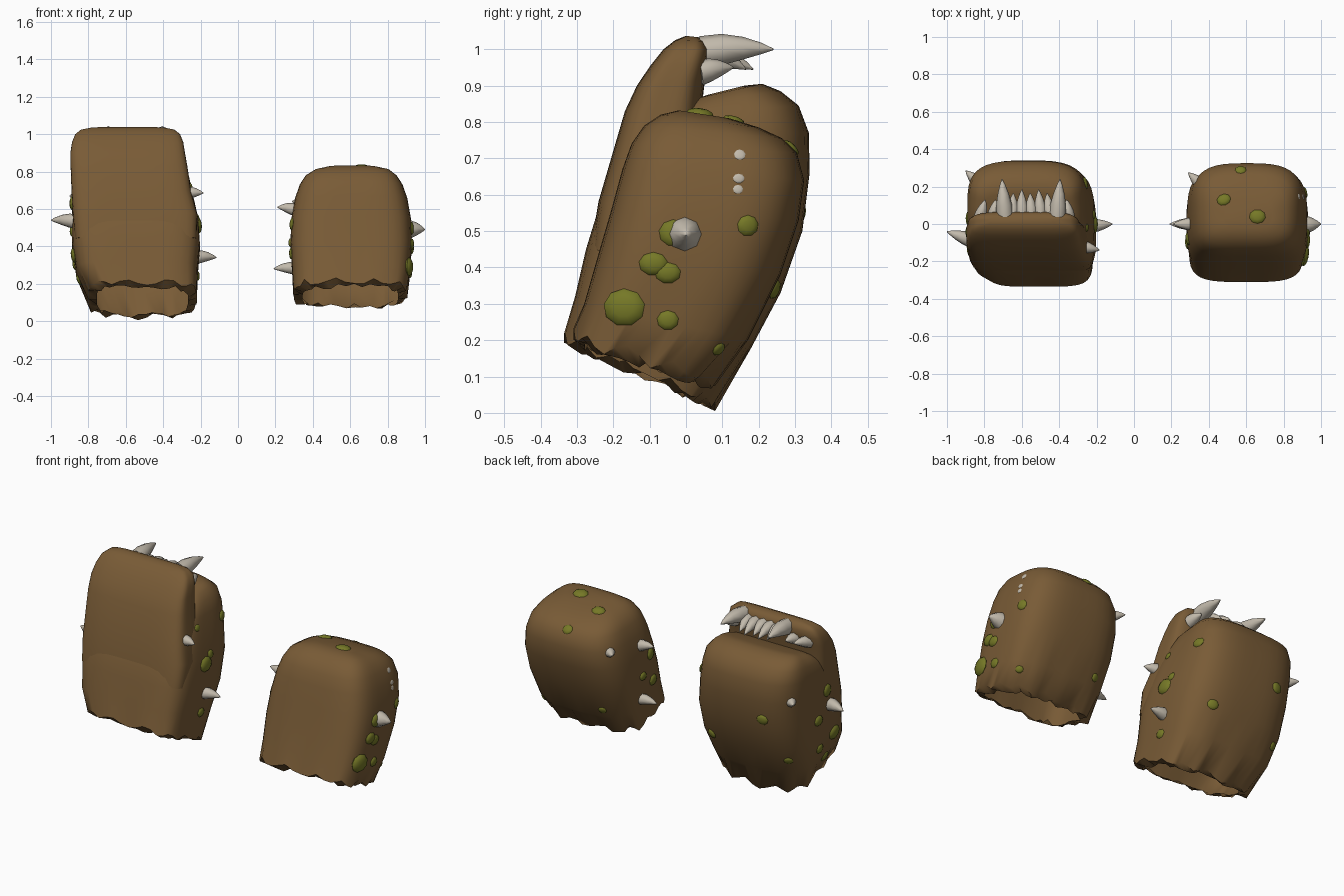
import bpy, bmesh, math, random
from mathutils import Vector, Matrix

random.seed(4)
cube = bpy.data.objects.get("Cube")
if cube:
    bpy.data.objects.remove(cube)


def material(name, rgb):
    m = bpy.data.materials.new(name)
    m.use_nodes = True
    m.diffuse_color = (*rgb, 1)
    m.node_tree.nodes["Principled BSDF"].inputs["Base Color"].default_value = (*rgb, 1)
    return m


BROWN = material("brown hide", (0.19, 0.105, 0.037))
OLIVE = material("olive wart", (0.18, 0.19, 0.02))
BONE = material("bone grey", (0.54, 0.49, 0.41))


def finish(bm, name, mat, angle=50):
    bmesh.ops.recalc_face_normals(bm, faces=bm.faces)
    mesh = bpy.data.meshes.new(name)
    bm.to_mesh(mesh)
    bm.free()
    mesh.materials.append(mat)
    ob = bpy.data.objects.new(name, mesh)
    bpy.context.collection.objects.link(ob)
    bpy.ops.object.select_all(action='DESELECT')
    ob.select_set(True)
    bpy.context.view_layer.objects.active = ob
    bpy.ops.object.shade_smooth_by_angle(angle=math.radians(angle))
    return ob


def bridge(bm, a, b):
    n = len(a)
    for i in range(n):
        bm.faces.new((a[i], a[(i + 1) % n], b[(i + 1) % n], b[i]))


def rounded_square(n, front, back):
    """n even steps round a square, pulled in to a superellipse with separate front and back corners."""
    pts = []
    for i in range(n):
        k, t = divmod(4 * (i + 0.5) / n, 1)
        p = Matrix.Rotation(k * math.pi / 2, 2) @ Vector((1, 2 * t - 1))
        e = front if p.y < 0 else back
        pts.append(p / (abs(p.x) ** e + abs(p.y) ** e) ** (1 / e))
    return pts


def body(name, rings, front, back, torn=True, sides=48):
    """Loft of rounded boxes: (centre x, half width, front y, front z, back y, back z)."""
    bm = bmesh.new()
    loops = []
    for cx, w, fy, fz, by, bz in rings:
        mid = Vector((cx, (fy + by) / 2, (fz + bz) / 2))
        half = Vector((0, (by - fy) / 2, (bz - fz) / 2))
        loops.append([bm.verts.new(mid + Vector((w * p.x, 0, 0)) + half * p.y)
                      for p in rounded_square(sides, front, back)])
    for a, b in zip(loops, loops[1:]):
        bridge(bm, a, b)
    bm.faces.new(loops[-1])
    rim = loops[0]
    if torn:
        # ragged edge turned inward round a hollow inside
        mid = sum((v.co for v in rim), Vector()) / sides
        inner = [bm.verts.new(mid + (v.co - mid) * 0.84 + Vector((0, 0, random.uniform(-0.02, 0.01))))
                 for v in rim]
        for i, v in enumerate(rim):
            v.co.z += random.uniform(-0.008, 0.012) + (0.022 if i % 4 == 0 else -0.008 if i % 4 == 2 else 0.006)
        bridge(bm, rim, inner)
    else:
        bm.faces.new(rim)
    return finish(bm, name, BROWN)


def horn(bm, base, tip, r, lift=0.006, sides=8):
    """Stout tapered thorn whose middle is lifted so that it curves."""
    base, tip = Vector(base), Vector(tip)
    rot = (tip - base).to_track_quat('Z', 'Y')
    prev = None
    for t, k in ((0, 1), (0.3, 0.93), (0.6, 0.66), (0.85, 0.32), (1, 0.05)):
        c = base.lerp(tip, t) + Vector((0, 0, lift * 4 * t * (1 - t)))
        ring = [bm.verts.new(c + rot @ Vector((r * k * math.cos(a), r * k * math.sin(a), 0)))
                for a in (math.tau * i / sides for i in range(sides))]
        if prev:
            bridge(bm, prev, ring)
        else:
            bm.faces.new(ring)
        prev = ring
    bm.faces.new(prev)


def horns(name, items):
    bm = bmesh.new()
    for it in items:
        horn(bm, *it)
    return finish(bm, name, BONE)


def warts(name, host, items, mat=OLIVE, bulge=0.35):
    """Flattened bumps projected on the hide: side, two coordinates, radius."""
    bm = bmesh.new()
    cx = sum(v.co.x for v in host.data.vertices) / len(host.data.vertices)
    for side, a, b, r in items:
        if side in "LR":
            s = 1 if side == "L" else -1
            start, ray = Vector((cx + 2 * s, a, b)), Vector((-s, 0, 0))
        elif side == "B":
            start, ray = Vector((a, 2, b)), Vector((0, -1, 0))
        else:
            start, ray = Vector((a, b, 3)), Vector((0, 0, -1))
        hit, loc, nor, _ = host.ray_cast(start, ray)
        if hit:
            m = (Matrix.Translation(loc) @ nor.to_track_quat('Z', 'Y').to_matrix().to_4x4()
                 @ Matrix.Diagonal((r, r * random.uniform(0.8, 1), r * bulge, 1)))
            bmesh.ops.create_uvsphere(bm, u_segments=9, v_segments=6, radius=1, matrix=m)
    return finish(bm, name, mat)


# Tall creature: body ending in the lower jaw
tall = body("tall_body", [
    (-0.51, 0.29, -0.335, 0.2, 0.08, 0.02),
    (-0.54, 0.325, -0.305, 0.32, 0.18, 0.18),
    (-0.545, 0.342, -0.275, 0.45, 0.26, 0.33),
    (-0.55, 0.337, -0.235, 0.58, 0.32, 0.5),
    (-0.565, 0.325, -0.18, 0.68, 0.34, 0.66),
    (-0.575, 0.315, -0.12, 0.76, 0.338, 0.77),
    (-0.58, 0.30, -0.05, 0.82, 0.31, 0.845),
    (-0.585, 0.275, 0.0, 0.85, 0.26, 0.885),
    (-0.585, 0.25, 0.03, 0.865, 0.21, 0.905),
    (-0.585, 0.21, 0.06, 0.875, 0.16, 0.9)], front=5, back=3.2)

# Upper jaw: slab that carries the flat front on up
body("upper_jaw", [
    (-0.545, 0.325, -0.262, 0.45, -0.05, 0.42),
    (-0.55, 0.333, -0.241, 0.58, 0.0, 0.55),
    (-0.57, 0.32, -0.206, 0.70, 0.03, 0.68),
    (-0.583, 0.312, -0.168, 0.83, 0.042, 0.83),
    (-0.59, 0.305, -0.135, 0.90, 0.052, 0.915),
    (-0.59, 0.297, -0.098, 0.955, 0.062, 0.962),
    (-0.59, 0.28, -0.062, 1.0, 0.065, 1.0),
    (-0.59, 0.25, -0.03, 1.025, 0.052, 1.022),
    (-0.59, 0.19, 0.0, 1.037, 0.035, 1.033)], front=5, back=4, torn=False)

# Small creature: closed rounded head
small = body("small_body", [
    (0.60, 0.305, -0.31, 0.2, 0.08, 0.075),
    (0.605, 0.315, -0.28, 0.30, 0.17, 0.2),
    (0.605, 0.325, -0.24, 0.44, 0.26, 0.38),
    (0.605, 0.32, -0.205, 0.56, 0.31, 0.53),
    (0.605, 0.30, -0.175, 0.67, 0.325, 0.64),
    (0.605, 0.275, -0.15, 0.74, 0.305, 0.715),
    (0.605, 0.245, -0.115, 0.79, 0.265, 0.755),
    (0.61, 0.20, -0.07, 0.82, 0.2, 0.785),
    (0.61, 0.13, -0.02, 0.832, 0.12, 0.81)], front=4, back=3.2)

# Thorns on the flanks
horns("tall_thorns", [
    ((-0.86, -0.09, 0.53), (-1.0, -0.04, 0.54), 0.04),
    ((-0.82, 0.21, 0.65), (-0.9, 0.285, 0.67), 0.037),
    ((-0.28, -0.12, 0.68), (-0.185, -0.14, 0.685), 0.034),
    ((-0.23, -0.01, 0.34), (-0.115, 0.0, 0.34), 0.036)])
horns("small_thorns", [
    ((0.89, -0.005, 0.485), (1.0, 0.0, 0.49), 0.052),
    ((0.32, 0.0, 0.59), (0.21, 0.0, 0.61), 0.035),
    ((0.31, 0.0, 0.28), (0.19, 0.0, 0.28), 0.033),
    ((0.37, 0.2, 0.62), (0.29, 0.275, 0.64), 0.036)])

# Teeth hanging from the upper jaw
mouth = -0.55
teeth = [((mouth + s * 0.14, 0.04, 0.99), (mouth + s * 0.155, 0.24, 1.0), 0.046, 0.008) for s in (-1, 1)]
teeth += [((mouth + s * 0.2, 0.04, 0.935), (mouth + s * 0.19, 0.13, 0.95), 0.034, 0.005) for s in (-1, 1)]
teeth += [((mouth - 0.1 + 0.05 * i, 0.05, 0.975), (mouth - 0.095 + 0.045 * i, 0.165 + 0.02 * (i % 2), 0.945),
           0.034, 0.012) for i in range(5)]
teeth.append(((-0.825, 0.03, 0.93), (-0.795, 0.13, 0.95), 0.034, 0.005))
horns("teeth", teeth)

# Warts
warts("small_warts", small, [
    ("L", -0.17, 0.29, 0.058), ("L", -0.05, 0.255, 0.03), ("L", -0.09, 0.41, 0.04),
    ("L", -0.05, 0.385, 0.036), ("L", -0.035, 0.495, 0.04), ("L", 0.09, 0.175, 0.022),
    ("L", 0.17, 0.515, 0.03), ("T", 0.57, 0.29, 0.03), ("T", 0.48, 0.13, 0.038),
    ("T", 0.66, 0.04, 0.044), ("R", -0.08, 0.52, 0.035), ("R", -0.1, 0.36, 0.035),
    ("R", 0.0, 0.42, 0.03), ("B", 0.42, 0.25, 0.024)])
warts("small_bone_patches", small, [("L", 0.148, 0.71, 0.016), ("L", 0.145, 0.645, 0.016),
                                    ("L", 0.143, 0.615, 0.014)], BONE, 0.2)
warts("tall_warts", tall, [
    ("L", 0.0, 0.51, 0.05), ("L", 0.05, 0.55, 0.025), ("L", -0.04, 0.24, 0.03),
    ("L", 0.22, 0.7, 0.034), ("L", -0.02, 0.72, 0.022), ("R", -0.05, 0.63, 0.037),
    ("R", 0.03, 0.48, 0.037), ("R", -0.13, 0.35, 0.05), ("R", 0.0, 0.3, 0.03),
    ("R", -0.08, 0.22, 0.032), ("B", -0.72, 0.55, 0.034),
    ("B", -0.34, 0.34, 0.032), ("B", -0.8, 0.28, 0.026)])
